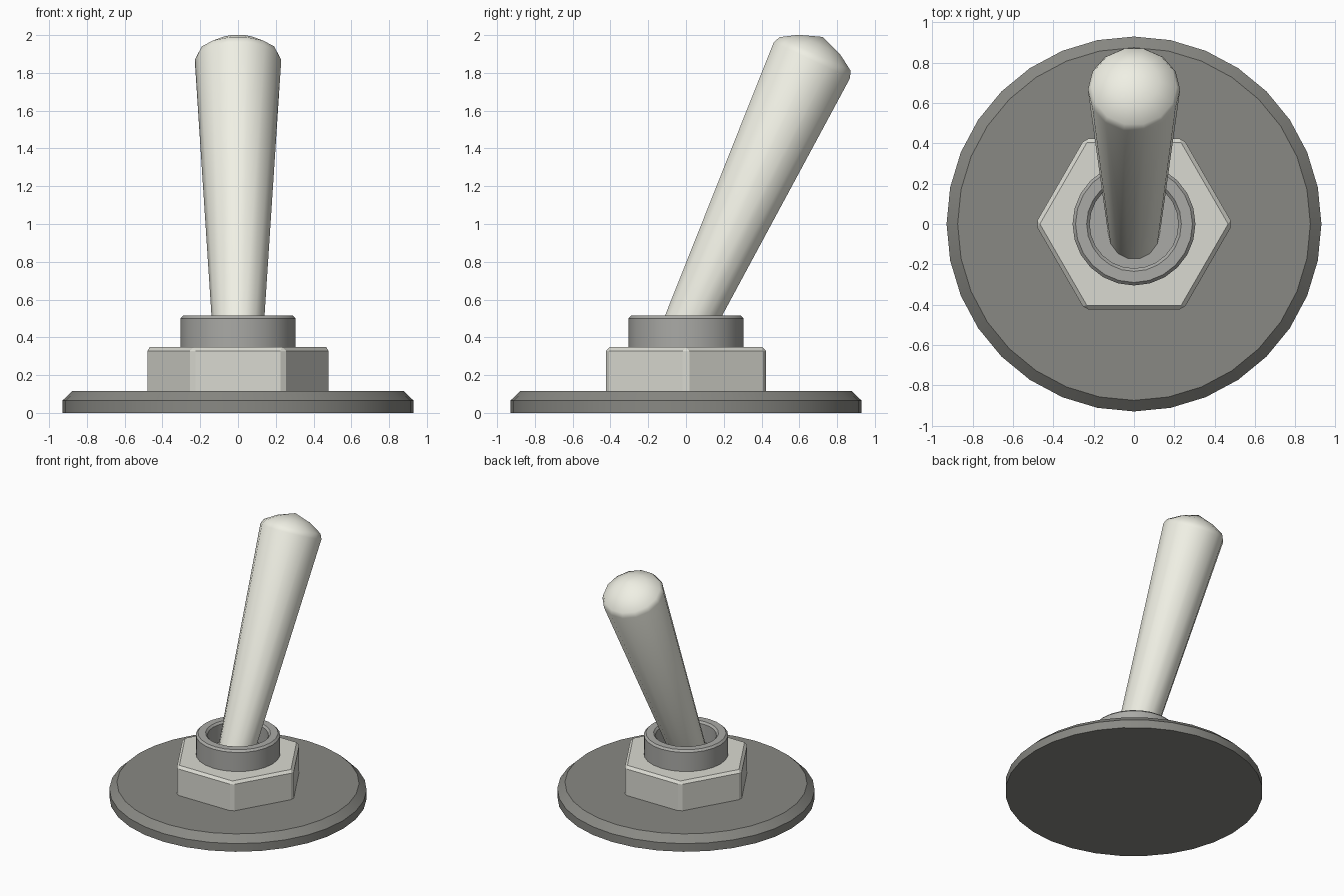
import bpy, bmesh, math
from mathutils import Matrix, Vector

if "Cube" in bpy.data.objects:
    bpy.data.objects.remove(bpy.data.objects["Cube"])


def paint(obj, rgb):
    mat = bpy.data.materials.new(obj.name + "_finish")
    mat.diffuse_color = (*rgb, 1)
    mat.use_nodes = True
    mat.node_tree.nodes["Principled BSDF"].inputs["Base Color"].default_value = mat.diffuse_color
    obj.data.materials.append(mat)


def smooth(obj, angle):
    bpy.ops.object.select_all(action='DESELECT')
    obj.select_set(True)
    bpy.context.view_layer.objects.active = obj
    bpy.ops.object.shade_smooth_by_angle(angle=math.radians(angle))


def lathe(name, profile, sides, rgb, angle=30, matrix=Matrix()):
    """Revolve (radius, z) points around z; radius 0 makes a pole."""
    bm = bmesh.new()
    rings = []
    for r, z in profile:
        if r == 0:
            rings.append([bm.verts.new((0, 0, z))] * sides)
        else:
            rings.append([bm.verts.new((r * math.cos(t), r * math.sin(t), z))
                          for t in (2 * math.pi * i / sides for i in range(sides))])
    for a, b in zip(rings, rings[1:]):
        for i in range(sides):
            j = (i + 1) % sides
            bm.faces.new(list(dict.fromkeys((a[i], a[j], b[j], b[i]))))
    # flat caps on open ends
    for ring, (r, z) in ((rings[0], profile[0]), (rings[-1], profile[-1])):
        if r > 0:
            bm.faces.new(ring)
    bmesh.ops.recalc_face_normals(bm, faces=bm.faces)
    bm.transform(matrix)
    mesh = bpy.data.meshes.new(name)
    bm.to_mesh(mesh)
    bm.free()
    obj = bpy.data.objects.new(name, mesh)
    bpy.context.collection.objects.link(obj)
    paint(obj, rgb)
    if angle:
        smooth(obj, angle)
    return obj


# Mounting plate with chamfered rim
lathe("base_plate", [(0.93, 0), (0.93, 0.065), (0.875, 0.117)], 32, (0.25, 0.25, 0.23))

# Hexagonal nut, sunk slightly into the plate, edges bevelled
nut = lathe("hex_nut", [(0.49, 0.08), (0.49, 0.348)], 6, (0.7, 0.7, 0.64), angle=0)
bevel = nut.modifiers.new("edge_bevel", 'BEVEL')
bevel.width = 0.02
bevel.segments = 1
bevel.limit_method = 'ANGLE'

# Threaded collar with a recessed well
lathe("collar", [(0.305, 0.3), (0.305, 0.5), (0.29, 0.515), (0.235, 0.515),
                 (0.22, 0.5), (0.22, 0.36)], 24, (0.4, 0.4, 0.38))

# Tapered lever tilted back, with a domed tip
tilt = Matrix.Translation(Vector((0, 0.667, 1.868))) @ Matrix.Rotation(math.radians(-25), 4, 'X')
lathe("lever", [(0.127, -1.72), (0.229, 0), (0.212, 0.037), (0.126, 0.09), (0, 0.135)],
      14, (0.87, 0.87, 0.78), angle=50, matrix=tilt)
